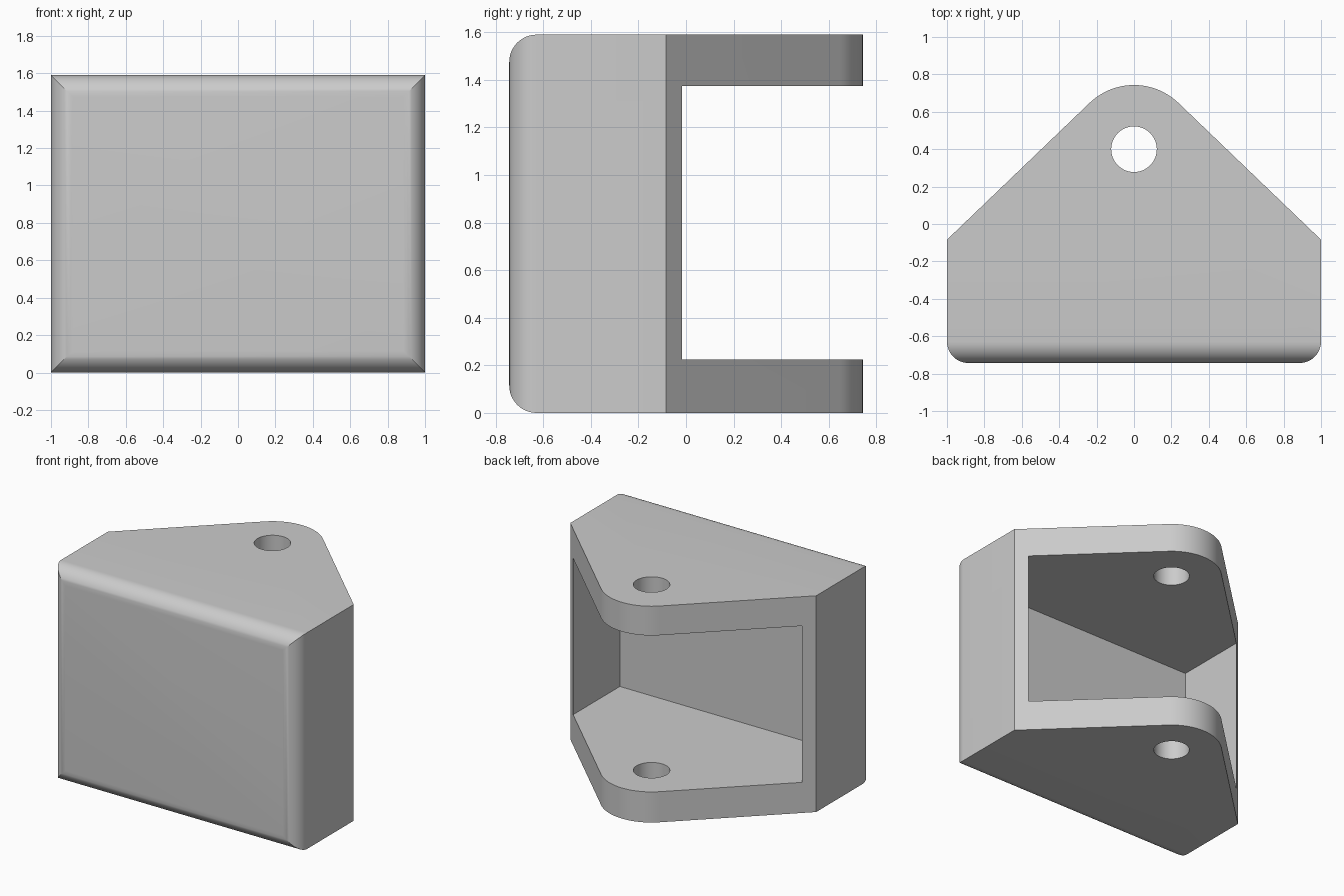
import bpy
import bmesh
from math import sin, cos, acos, atan2, hypot, radians, pi
from mathutils import Vector

old = bpy.data.objects.get("Cube")
if old:
    bpy.data.objects.remove(old, do_unlink=True)

HALF_W, HALF_D, HEIGHT = 1.0, 0.743, 1.59
SHOULDER_Y = -0.084            # where the sides start to taper
PIN_Y, PIN_R = 0.4, 0.122      # pin hole
FILLET = 0.115

grey = bpy.data.materials.new("plain_grey")
grey.use_nodes = True
grey.diffuse_color = (0.6, 0.6, 0.6, 1)
grey.node_tree.nodes["Principled BSDF"].inputs["Base Color"].default_value = (0.6, 0.6, 0.6, 1)


def arc(cx, cy, r, start, end, steps):
    angles = [start + (end - start) * i / steps for i in range(steps + 1)]
    return [(cx + r * cos(a), cy + r * sin(a)) for a in angles]


def prism(name, points, direction):
    """Extrude a closed loop of 3D points along a direction."""
    bm = bmesh.new()
    face = bm.faces.new([bm.verts.new(p) for p in points])
    out = bmesh.ops.extrude_face_region(bm, geom=[face])
    verts = [g for g in out["geom"] if isinstance(g, bmesh.types.BMVert)]
    bmesh.ops.translate(bm, vec=Vector(direction), verts=verts)
    bmesh.ops.recalc_face_normals(bm, faces=bm.faces)
    mesh = bpy.data.meshes.new(name)
    bm.to_mesh(mesh)
    bm.free()
    mesh.materials.append(grey)
    obj = bpy.data.objects.new(name, mesh)
    bpy.context.collection.objects.link(obj)
    return obj


def combine(obj, tool, operation):
    """Apply a boolean and discard the tool."""
    tool.hide_render = True
    mod = obj.modifiers.new(operation.lower(), "BOOLEAN")
    mod.operation, mod.solver, mod.object = operation, "EXACT", tool
    bpy.context.view_layer.objects.active = obj
    bpy.ops.object.modifier_apply(modifier=mod.name)
    bpy.data.objects.remove(tool, do_unlink=True)


# Plan outline: rounded front corners, tapered sides tangent to a round nose
nose_r = HALF_D - PIN_Y
drop = SHOULDER_Y - PIN_Y
tangent = atan2(drop, HALF_W) + acos(nose_r / hypot(HALF_W, drop))
cx, cy = HALF_W - FILLET, FILLET - HALF_D
plan = arc(-cx, cy, FILLET, pi, 1.5 * pi, 12)
plan += arc(cx, cy, FILLET, 1.5 * pi, 2 * pi, 12)
plan += [(HALF_W, SHOULDER_Y)]
plan += arc(0, PIN_Y, nose_r, tangent, pi - tangent, 28)
plan += [(-HALF_W, SHOULDER_Y)]
bracket = prism("bracket_body", [(x, y, 0) for x, y in plan], (0, 0, HEIGHT))

# Side profile rounds the top and bottom front edges, with mitred corners
side = arc(cy, HEIGHT - FILLET, FILLET, pi / 2, pi, 12)
side += arc(cy, FILLET, FILLET, pi, 1.5 * pi, 12)
side += [(1, 0), (1, HEIGHT)]
combine(bracket, prism("side_profile", [(-2, y, z) for y, z in side], (4, 0, 0)), "INTERSECT")

# Open cavity between the two lugs
pocket = [(-0.93, -0.56), (0.93, -0.56), (0.93, 1), (-0.93, 1)]
combine(bracket, prism("pocket", [(x, y, 0.225) for x, y in pocket], (0, 0, 1.15)), "DIFFERENCE")

# Pin hole through both lugs
hole = arc(0, PIN_Y, PIN_R, 0, 2 * pi, 48)[:-1]
combine(bracket, prism("pin_hole", [(x, y, -1) for x, y in hole], (0, 0, 4)), "DIFFERENCE")

bpy.ops.object.select_all(action="DESELECT")
bracket.select_set(True)
bpy.context.view_layer.objects.active = bracket
bpy.ops.object.shade_smooth_by_angle(angle=radians(25))
